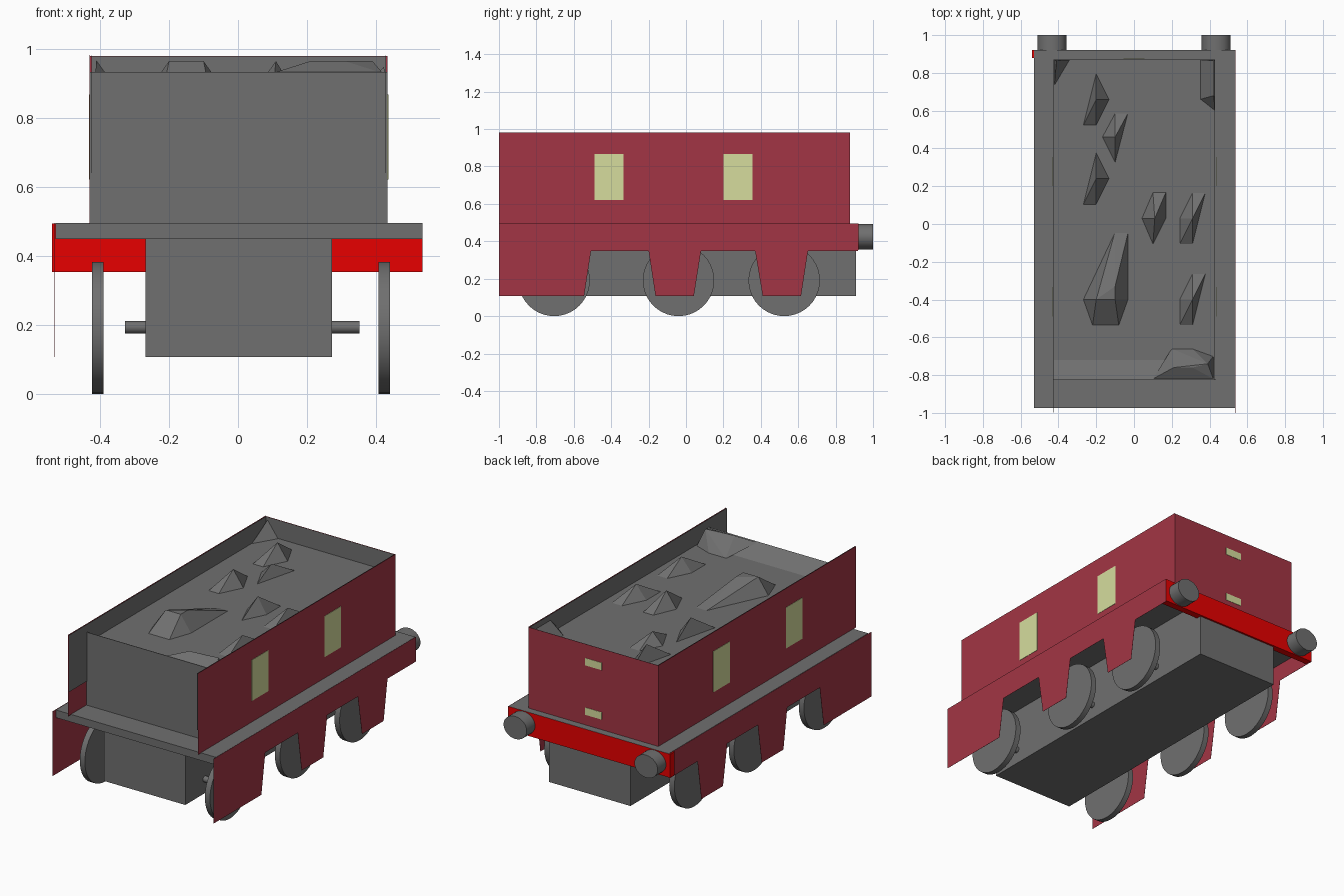
import bpy, bmesh, math
from mathutils import Matrix, Vector

if "Cube" in bpy.data.objects:
    bpy.data.objects.remove(bpy.data.objects["Cube"])


def colour(name, rgb):
    m = bpy.data.materials.new(name)
    m.diffuse_color = (*rgb, 1)
    m.use_nodes = True
    m.node_tree.nodes["Principled BSDF"].inputs["Base Color"].default_value = m.diffuse_color
    return m


GREY = colour("grey", (0.16, 0.16, 0.16))
MAROON = colour("maroon", (0.365, 0.036, 0.058))
RED = colour("red", (0.80, 0.0, 0.0))
CREAM = colour("cream", (0.67, 0.72, 0.34))


def finish(name, bm, mat):
    me = bpy.data.meshes.new(name)
    bm.to_mesh(me)
    bm.free()
    me.materials.append(mat)
    ob = bpy.data.objects.new(name, me)
    bpy.context.collection.objects.link(ob)
    return ob


def box(name, x, y, z, mat):
    bm = bmesh.new()
    bmesh.ops.create_cube(bm, size=1)
    for v in bm.verts:
        v.co = Vector([(r[0] + r[1]) / 2 + c * (r[1] - r[0])
                       for r, c in zip((x, y, z), v.co)])
    return finish(name, bm, mat)


def cylinder(name, centre, radius, length, axis, mat, sides=32, squash=1.0):
    bm = bmesh.new()
    rot = Matrix.Rotation(math.pi / 2, 4, 'Y' if axis == 'X' else 'X')
    flat = Matrix.Diagonal((1, 1, squash, 1))
    bmesh.ops.create_cone(bm, cap_ends=True, segments=sides, radius1=radius,
                          radius2=radius, depth=length,
                          matrix=Matrix.Translation(centre) @ flat @ rot)
    ob = finish(name, bm, mat)
    bpy.ops.object.select_all(action='DESELECT')
    ob.select_set(True)
    bpy.context.view_layer.objects.active = ob
    bpy.ops.object.shade_smooth_by_angle(angle=math.radians(40))
    return ob


def prism_x(name, outline, x0, x1, mat):
    """Extrude a (y, z) outline along x."""
    bm = bmesh.new()
    f = bm.faces.new([bm.verts.new((x0, y, z)) for y, z in outline])
    r = bmesh.ops.extrude_face_region(bm, geom=[f])
    bmesh.ops.translate(bm, vec=(x1 - x0, 0, 0),
                        verts=[g for g in r["geom"] if isinstance(g, bmesh.types.BMVert)])
    bmesh.ops.recalc_face_normals(bm, faces=bm.faces)
    return finish(name, bm, mat)


# Chassis, running board and rear beam
box("chassis", (-0.268, 0.273), (-0.89, 0.91), (0.107, 0.452), GREY)
box("running_board", (-0.529, 0.535), (-0.973, 0.92), (0.449, 0.495), GREY)
box("rear_beam", (-0.54, 0.535), (0.88, 0.921), (0.353, 0.494), RED)
for x in (-0.435, 0.435):
    cylinder("buffer", (x, 0.955, 0.424), 0.077, 0.09, 'Y', GREY, squash=0.88)

# Wheels and axles
for y in (-0.705, -0.04, 0.525):
    cylinder("axle", (0.012, y, 0.193), 0.018, 0.68, 'X', GREY, 16)
    for x in (-0.407, 0.424):
        cylinder("wheel", (x, y, 0.191), 0.191, 0.034, 'X', GREY, 40)

# Side skirts with wheel cut-outs, in thin sheet
skirt = [(-1, 0.495), (-1, 0.107), (-0.545, 0.107), (-0.508, 0.347), (-0.2, 0.347),
         (-0.163, 0.107), (0.042, 0.107), (0.08, 0.347), (0.37, 0.347), (0.41, 0.107),
         (0.615, 0.107), (0.652, 0.347), (0.92, 0.347), (0.92, 0.495)]
prism_x("left_skirt", skirt, -0.533, -0.532, MAROON)
prism_x("right_skirt", skirt, 0.536, 0.537, MAROON)

# Tank sides with grey liners, and windows
for s in (-1, 1):
    def span(a, b):
        return tuple(sorted((s * a + 0.002, s * b + 0.002)))
    box("tank_side", span(0.431, 0.432), (-1, 0.876), (0.493, 0.982), MAROON)
    box("side_liner", span(0.426, 0.427), (-0.999, 0.872), (0.64, 0.981), GREY)
    for y in (-0.412, 0.278):
        box("side_window", span(0.431, 0.434), (y - 0.078, y + 0.078), (0.622, 0.868), CREAM)

# Tank ends and rear plates
box("tank_back", (-0.43, 0.434), (0.875, 0.876), (0.493, 0.98), MAROON)
box("back_liner", (-0.424, 0.428), (0.871, 0.872), (0.6, 0.979), GREY)
box("tank_front", (-0.429, 0.433), (-0.826, -0.823), (0.493, 0.933), GREY)
for z in (0.578, 0.875):
    box("rear_plate", (-0.055, 0.055), (0.875, 0.878), (z - 0.022, z + 0.022), CREAM)

# Coal bed sheet, sloping up to the front panel
FLOOR, TOP = 0.87, 0.965
bm = bmesh.new()
rows = [[bm.verts.new((x, y, z)) for x in (-0.424, 0.428)]
        for y, z in ((-0.823, 0.933), (-0.72, FLOOR), (0.871, FLOOR))]
for a, b in zip(rows, rows[1:]):
    bm.faces.new((a[0], a[1], b[1], b[0]))
finish("coal_bed", bm, GREY)


def lump(base, peaks, z=TOP):
    """Faceted coal lump: hull of a base outline and its raised points."""
    bm = bmesh.new()
    for x, y, *h in base:
        bm.verts.new((x, y, h[0] if h else FLOOR - 0.003))
    for x, y in peaks:
        bm.verts.new((x, y, z))
    r = bmesh.ops.convex_hull(bm, input=bm.verts)
    loose = {v for v in r["geom_interior"] + r["geom_unused"]
             if isinstance(v, bmesh.types.BMVert)}
    bmesh.ops.delete(bm, geom=list(loose), context='VERTS')
    bmesh.ops.recalc_face_normals(bm, faces=bm.faces)
    # drop the hidden underside
    under = [f for f in bm.faces if f.normal.z < -0.9]
    bmesh.ops.delete(bm, geom=under, context='FACES')
    finish("coal_lump", bm, GREY)


for y in (0.66, 0.24):
    lump([(-0.27, y - 0.14), (-0.2, y - 0.14), (-0.13, y), (-0.2, y + 0.14)], [(-0.2, y)])
lump([(-0.17, 0.46), (-0.1, 0.32), (-0.03, 0.59), (-0.1, 0.59)], [(-0.1, 0.46)], 0.94)
lump([(-0.27, -0.4), (-0.22, -0.54), (-0.08, -0.54), (-0.03, -0.4), (-0.03, -0.04),
      (-0.1, -0.04)], [(-0.2, -0.4), (-0.1, -0.4), (-0.1, -0.33)])
lump([(0.04, 0.03), (0.1, 0.17), (0.17, 0.17), (0.17, 0.03), (0.1, -0.11)], [(0.11, 0.03)])
for y in (0.03, -0.4):
    lump([(0.24, y), (0.31, y + 0.14), (0.38, y + 0.14), (0.31, y - 0.14),
          (0.24, y - 0.14)], [(0.31, y)], 0.95)
lump([(0.1, -0.82, 0.93), (0.42, -0.82, 0.93), (0.2, -0.66), (0.31, -0.66), (0.42, -0.7)],
     [(0.21, -0.76), (0.31, -0.76), (0.39, -0.74)])
lump([(-0.422, 0.73), (-0.422, 0.868), (-0.34, 0.868)], [(-0.41, 0.866)])
lump([(0.35, 0.868), (0.426, 0.868), (0.426, 0.6), (0.35, 0.66)],
     [(0.424, 0.68), (0.424, 0.866)], 0.95)
